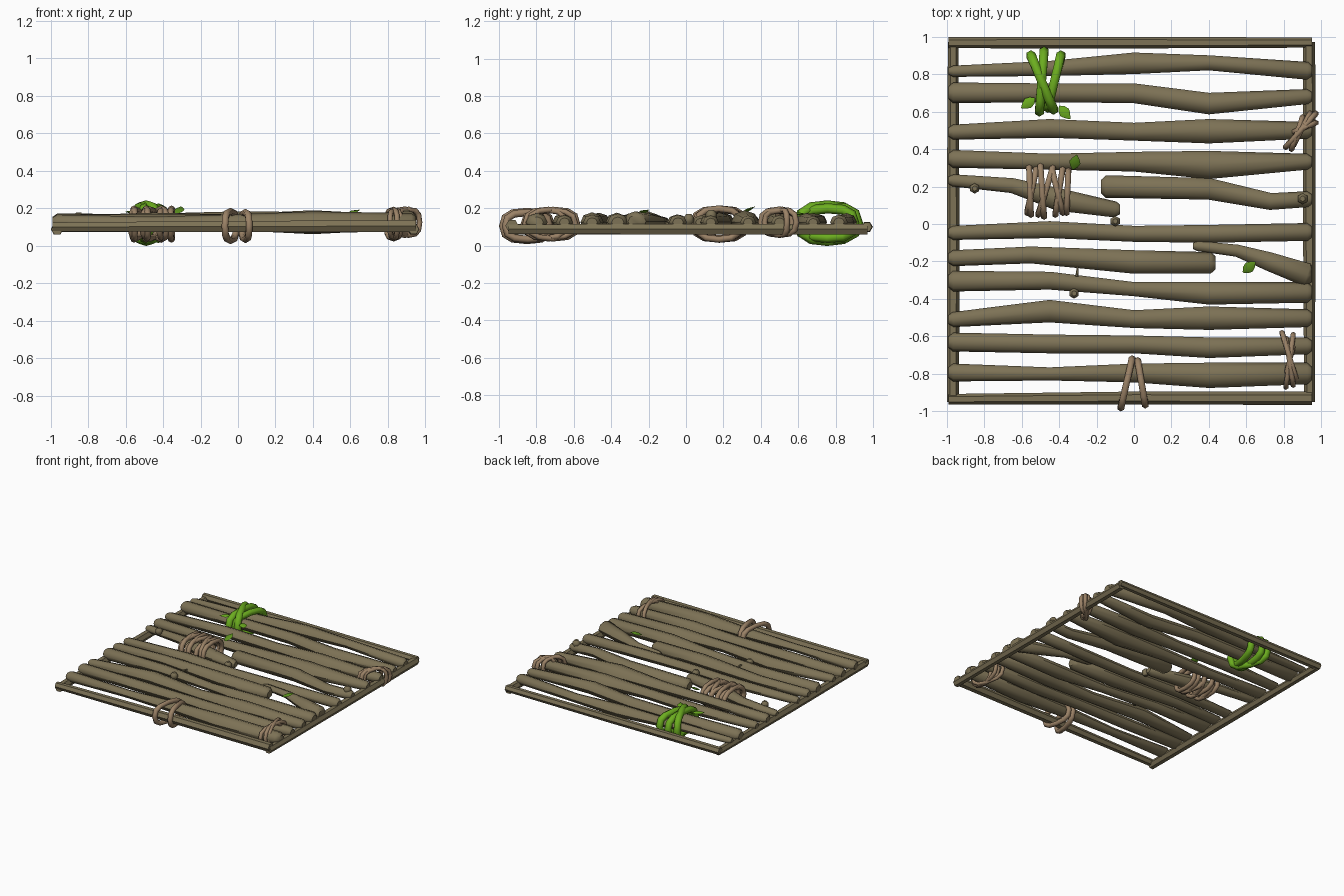
import bpy, bmesh, math
from mathutils import Vector

if "Cube" in bpy.data.objects:
    bpy.data.objects.remove(bpy.data.objects["Cube"])


def mat(name, c):
    m = bpy.data.materials.new(name)
    m.diffuse_color = (*c, 1)
    m.use_nodes = True
    m.node_tree.nodes["Principled BSDF"].inputs["Base Color"].default_value = m.diffuse_color
    return m


WOOD = mat("wood_brown", (0.205, 0.168, 0.092))
TWINE = mat("tan_twine", (0.33, 0.225, 0.135))
VINE = mat("green_vine", (0.15, 0.42, 0.014))
LEAF = mat("leaf_green", (0.105, 0.28, 0.012))


def tube(name, pts, m, sides=8, flat=1.0, closed=False, ref=(0, 0, 1), angle=50):
    """Sweep a round section along points (x, y, z, radius)."""
    ref, n = Vector(ref), len(pts)
    P = [Vector(p[:3]) for p in pts]
    bm = bmesh.new()
    rings = []
    for i, p in enumerate(pts):
        a = P[(i - 1) % n] if closed or i else P[0]
        b = P[(i + 1) % n] if closed or i < n - 1 else P[-1]
        t = (b - a).normalized()
        s = t.cross(ref).normalized()
        u = s.cross(t)
        ring = []
        for k in range(sides):
            w = 2 * math.pi * k / sides
            ring.append(bm.verts.new(P[i] + p[3] * (s * math.cos(w) + u * flat * math.sin(w))))
        rings.append(ring)
    for i in range(n if closed else n - 1):
        r, q = rings[i], rings[(i + 1) % n]
        for k in range(sides):
            j = (k + 1) % sides
            bm.faces.new((r[k], r[j], q[j], q[k]))
    if not closed:
        bm.faces.new(rings[0])
        bm.faces.new(rings[-1])
    bmesh.ops.recalc_face_normals(bm, faces=bm.faces)
    me = bpy.data.meshes.new(name)
    bm.to_mesh(me)
    bm.free()
    me.materials.append(m)
    ob = bpy.data.objects.new(name, me)
    bpy.context.collection.objects.link(ob)
    bpy.ops.object.select_all(action='DESELECT')
    ob.select_set(True)
    bpy.context.view_layer.objects.active = ob
    bpy.ops.object.shade_smooth_by_angle(angle=math.radians(angle))
    return ob


def log(name, xs, edges, z=0.125):
    """Log lying along x, from (upper y, lower y) edges; ends are blunted."""
    p = [(x, (a + b) / 2, z, (a - b) / 2) for x, (a, b) in zip(xs, edges)]
    s, e = p[0], p[-1]
    p = [(s[0] - 0.025, s[1], z, s[3] * 0.6)] + p + [(e[0] + 0.025, e[1], z, e[3] * 0.6)]
    tube(name, p, WOOD, flat=0.85)


def loop(name, far, near, z, hz, r, m):
    """Closed band between a far and a near (x, y) point, over and under the logs."""
    pts = []
    for i in range(12):
        w = 2 * math.pi * i / 12
        c, s = math.cos(w), math.sin(w)
        c = math.copysign(abs(c) ** 0.75, c)
        s = math.copysign(abs(s) ** 0.75, s)
        f = (c + 1) / 2
        pts.append((near[0] + (far[0] - near[0]) * f, near[1] + (far[1] - near[1]) * f, z + hz * s, r))
    tube(name, pts, m, sides=6, closed=True, ref=(1, 0, 0), angle=65)


# Frame rails
tube("left_rail", [(-0.965, -0.95, 0.088, 0.032), (-0.965, 0, 0.088, 0.034), (-0.965, 0.97, 0.088, 0.028)], WOOD, 6)
tube("right_rail", [(0.937, -0.95, 0.088, 0.029), (0.935, 0, 0.088, 0.033), (0.935, 0.97, 0.088, 0.032)], WOOD, 6)
tube("front_rail", [(-0.99, -0.935, 0.1, 0.028), (0, -0.928, 0.102, 0.034), (0.95, -0.93, 0.105, 0.036)], WOOD, 6)
tube("back_rail", [(-0.99, 0.968, 0.1, 0.03), (0, 0.968, 0.1, 0.031), (0.95, 0.968, 0.1, 0.027)], WOOD, 6)

# Full length slats
X = (-0.965, -0.45, 0, 0.4, 0.925)
slats = [
    [(.845, .785), (.87, .79), (.915, .80), (.90, .82), (.865, .77)],
    [(.755, .645), (.75, .65), (.75, .645), (.70, .585), (.72, .64)],
    [(.53, .45), (.56, .46), (.54, .445), (.56, .43), (.545, .455)],
    [(.395, .30), (.375, .29), (.385, .28), (.39, .24), (.375, .29)],
    [(-.01, -.085), (.015, -.075), (-.01, -.095), (-.005, -.1), (.005, -.09)],
    [(-.25, -.36), (-.255, -.35), (-.31, -.385), (-.31, -.43), (-.31, -.42)],
    [(-.47, -.55), (-.405, -.525), (-.46, -.555), (-.44, -.565), (-.455, -.55)],
    [(-.58, -.68), (-.59, -.69), (-.595, -.69), (-.605, -.715), (-.605, -.695)],
    [(-.745, -.84), (-.765, -.835), (-.745, -.845), (-.74, -.875), (-.74, -.855)],
]
for i, e in enumerate(slats):
    log(f"slat_{i + 1}", X, e)

# Snapped slats
log("broken_slat_left", (-.965, -.65, -.4, -.1), [(.265, .2), (.245, .165), (.19, .07), (.12, .035)])
log("broken_slat_right", (-.15, .4, .73, .925), [(.26, .14), (.245, .13), (.165, .075), (.175, .09)])
log("snapped_slat_left", (-.965, -.55, 0, .41), [(-.14, -.225), (-.12, -.21), (-.14, -.265), (-.15, -.265)], 0.13)
log("snapped_slat_right", (.34, .55, .72, .925), [(-.09, -.145), (-.11, -.175), (-.15, -.25), (-.21, -.335)], 0.13)

# Knots and side twigs
for i, (x, y, z, r) in enumerate([(-.1, .015, .14, .028), (.9, .135, .16, .03), (-.32, -.37, .14, .028), (-.85, .19, .15, .028)]):
    tube(f"knot_{i + 1}", [(x, y, z - r, r * .5), (x, y, z - r * .4, r), (x, y, z + r * .4, r), (x, y, z + r, r * .5)],
         WOOD, 6, ref=(1, 0, 0))
tube("side_twig", [(-.3, -.22, .14, .004), (-.305, -.28, .15, .008)], WOOD, 6)

# Twine bindings: (far point, near point)
T = {
    "middle_binding": (.115, .082, .018, [
        ((-.56, .31), (-.55, .05)), ((-.52, .30), (-.57, .06)), ((-.50, .32), (-.48, .04)),
        ((-.43, .31), (-.51, .05)), ((-.44, .30), (-.38, .06)), ((-.38, .30), (-.42, .05)), ((-.35, .29), (-.36, .06))]),
    "upper_right_binding": (.125, .068, .016, [
        ((.97, .59), (.81, .41)), ((.94, .59), (.85, .42)), ((.97, .54), (.85, .49)), ((.90, .57), (.84, .40))]),
    "lower_right_binding": (.115, .078, .015, [
        ((.79, -.58), (.87, -.84)), ((.85, -.59), (.81, -.87)), ((.81, -.61), (.85, -.86)), ((.85, -.65), (.81, -.81))]),
    "front_binding": (.105, .077, .02, [((-.01, -.72), (-.07, -.98)), ((.02, -.73), (.06, -.965))]),
}
for name, (z, hz, r, pairs) in T.items():
    for i, (a, b) in enumerate(pairs):
        loop(f"{name}_{i + 1}", a, b, z, hz - 0.005 * (i % 2), r, TWINE)

# Green vine binding
for i, (a, b) in enumerate([((-.55, .90), (-.43, .61)), ((-.48, .92), (-.505, .60)), ((-.39, .90), (-.46, .62))]):
    loop(f"vine_{i + 1}", a, b, .12, .095 - .008 * i, .027, VINE)

# Leaves: position, heading, tilt
for i, (x, y, z, h, t) in enumerate([(-.565, .645, .18, 215, 0), (-.37, .595, .17, -50, 0),
                                     (-.315, .33, .19, 75, 25), (.615, -.23, .18, 40, 15)]):
    h, t = math.radians(h), math.radians(t)
    d = Vector((math.cos(h) * math.cos(t), math.sin(h) * math.cos(t), math.sin(t)))
    pts = [(*(Vector((x, y, z)) + d * s), r) for s, r in
           ((-.045, .003), (-.025, .022), (0, .03), (.022, .02), (.045, .002))]
    tube(f"leaf_{i + 1}", pts, LEAF if i > 1 else VINE, 6, flat=0.25)
